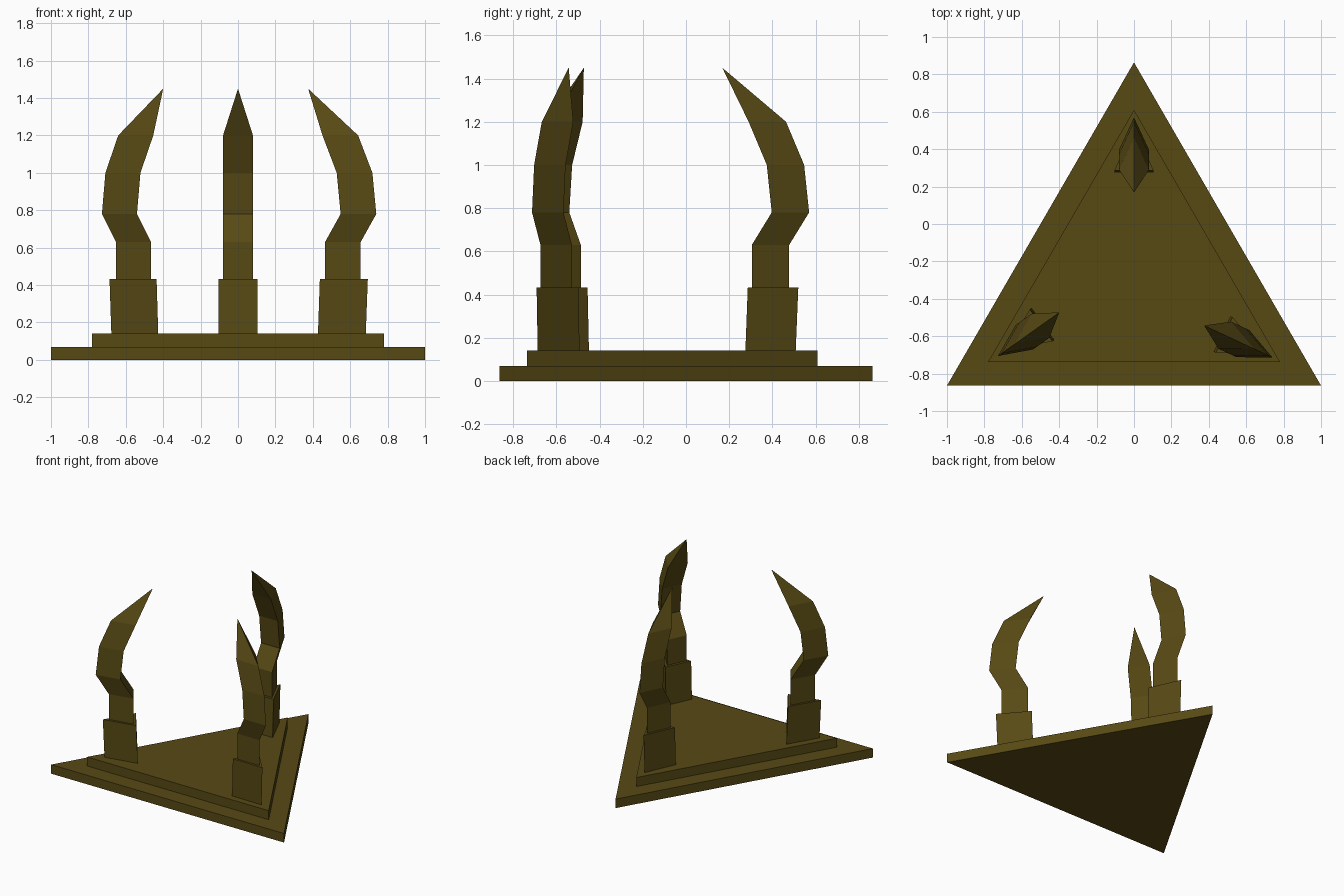
import bpy
import math

if "Cube" in bpy.data.objects:
    bpy.data.objects.remove(bpy.data.objects["Cube"])

bronze = bpy.data.materials.new("dark olive bronze")
bronze.diffuse_color = (0.095, 0.066, 0.007, 1)
bronze.use_nodes = True
bronze.node_tree.nodes["Principled BSDF"].inputs["Base Color"].default_value = bronze.diffuse_color


def make(name, verts, faces):
    mesh = bpy.data.meshes.new(name)
    mesh.from_pydata(verts, [], faces)
    mesh.materials.append(bronze)
    obj = bpy.data.objects.new(name, mesh)
    bpy.context.collection.objects.link(obj)
    return obj


def loft(name, rings, tip=None):
    """Join counter-clockwise triangular rings, ending in a cap or a point."""
    verts = [v for ring in rings for v in ring]
    faces = [(2, 1, 0)]
    for k in range(len(rings) - 1):
        for i in range(3):
            a, b = 3 * k + i, 3 * k + (i + 1) % 3
            faces.append((a, b, b + 3, a + 3))
    top = 3 * (len(rings) - 1)
    if tip:
        verts.append(tip)
        faces += [(top + i, top + (i + 1) % 3, top + 3) for i in range(3)]
    else:
        faces.append((top, top + 1, top + 2))
    return make(name, verts, faces)


def slab(name, half, y0, y1, z0, z1):
    return loft(name, [[(-half, y0, z), (half, y0, z), (0, y1, z)] for z in (z0, z1)])


# Stepped triangular base
slab("lower_base", 1.0, -0.864, 0.864, 0, 0.07)
slab("upper_base", 0.78, -0.737, 0.61, 0.07, 0.14)


def ring(inner, outer, half, z):
    # flat side faces inward, ridge faces outward; origin lies under the tip
    return [(-half, inner, z), (half, inner, z), (0, outer, z)]


# Three claws: tip position and outward heading
for name, x, y, heading in (("back", 0, 0.168, 90),
                            ("left", -0.40, -0.473, 215.4),
                            ("right", 0.375, -0.543, -25)):
    socket = loft(name + "_claw_socket",
                  [ring(0.107, 0.340, 0.105, 0.14), ring(0.118, 0.352, 0.105, 0.433)])
    claw = loft(name + "_claw",
                [ring(inner, inner + 0.173, 0.08, z) for inner, z in
                 ((0.137, 0.42), (0.137, 0.63), (0.229, 0.78), (0.206, 1.0), (0.122, 1.2))],
                tip=(0, 0, 1.45))
    for obj in (socket, claw):
        obj.location = (x, y, 0)
        obj.rotation_euler.z = math.radians(heading - 90)
